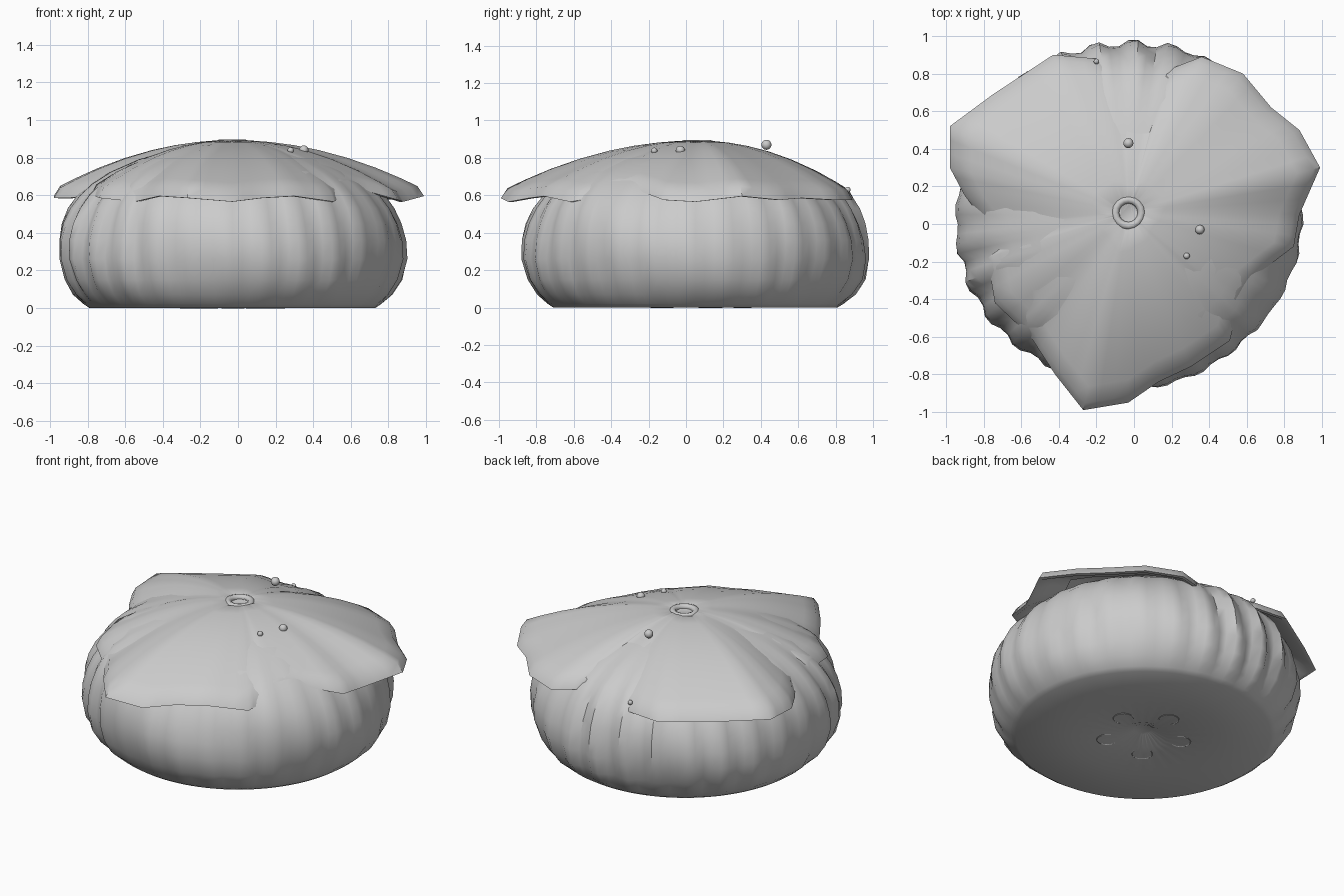
import bpy, bmesh, math, random
from mathutils import Vector

if "Cube" in bpy.data.objects:
    bpy.data.objects.remove(bpy.data.objects["Cube"])

random.seed(4)
CX, CY, TOP = -0.03, 0.06, 0.893


def finish(name, bm, angle=40):
    bmesh.ops.recalc_face_normals(bm, faces=bm.faces)
    me = bpy.data.meshes.new(name)
    bm.to_mesh(me)
    bm.free()
    ob = bpy.data.objects.new(name, me)
    bpy.context.collection.objects.link(ob)
    bpy.ops.object.select_all(action='DESELECT')
    ob.select_set(True)
    bpy.context.view_layer.objects.active = ob
    bpy.ops.object.shade_smooth_by_angle(angle=math.radians(angle))
    return ob


def skin(bm, rings):
    """Bridge closed rings of points; returns vertex rings."""
    vr = [[bm.verts.new(p) for p in r] for r in rings]
    n = len(vr[0])
    for a, b in zip(vr, vr[1:]):
        for i in range(n):
            j = (i + 1) % n
            bm.faces.new((a[i], a[j], b[j], b[i]))
    return vr


# Squashed, ribbed body with flat base and small hollow underneath
profile = [(0.05, 0.04), (0.15, 0.0), (0.45, 0.0), (0.76, 0.0), (0.79, 0.02), (0.845, 0.07),
           (0.89, 0.15), (0.918, 0.26), (0.915, 0.36), (0.895, 0.45), (0.86, 0.53),
           (0.81, 0.60), (0.75, 0.66), (0.65, 0.725), (0.5, 0.79), (0.3, 0.85), (0.1, 0.87)]
SEG = 112
rib = [random.uniform(0.4, 1.3) for _ in range(28)]
rings = []
for r, z in profile:
    ring = []
    w = max(0, min(1, (z - 0.01) / 0.12)) * max(0, min(1, (0.78 - z) / 0.15))
    for i in range(SEG):
        a = 2 * math.pi * i / SEG
        # ribs are sharper toward the back and left, soft at the front
        rough = 0.009 + 0.011 * (0.5 + 0.5 * math.cos(a - 2.2))
        d = rough * rib[i * 28 // SEG] * math.cos(28 * a + 3 * z) + 0.008 * math.sin(5 * a + 9 * z)
        rr = r + w * d
        ring.append((CX + rr * math.cos(a), CY - 0.01 + rr * math.sin(a), z))
    rings.append(ring)
bm = bmesh.new()
vr = skin(bm, rings)
bm.faces.new(vr[0])
bm.faces.new(vr[-1])
finish("body", bm)

# Three-lobed leafy cap: outline (x, y, z of rim), notches where lobes meet
outline = [(-0.98, 0.52, 0.63), (-0.75, 0.69, 0.62), (-0.43, 0.90, 0.61), (-0.20, 0.88, 0.61),
           (-0.07, 0.80, 0.63), (-0.04, 0.76, 0.67), (0.15, 0.74, 0.67), (0.18, 0.82, 0.63),
           (0.36, 0.89, 0.61), (0.58, 0.80, 0.61), (0.73, 0.62, 0.62), (0.88, 0.50, 0.61),
           (0.99, 0.30, 0.63), (0.88, 0.05, 0.60), (0.85, -0.12, 0.61), (0.64, -0.28, 0.67),
           (0.56, -0.42, 0.66), (0.54, -0.50, 0.62), (0.51, -0.62, 0.60), (0.30, -0.76, 0.63),
           (0.13, -0.84, 0.62), (-0.03, -0.95, 0.60), (-0.27, -0.99, 0.62), (-0.42, -0.80, 0.63),
           (-0.55, -0.60, 0.60), (-0.74, -0.42, 0.62), (-0.78, -0.18, 0.64), (-0.70, -0.10, 0.68),
           (-0.72, -0.01, 0.67), (-0.80, 0.02, 0.63), (-0.90, 0.15, 0.62), (-0.98, 0.30, 0.62)]
edge = []
for p, q in zip(outline, outline[1:] + outline[:1]):
    for k in range(3):
        edge.append(Vector(p).lerp(Vector(q), k / 3))


def cap_ring(t, drop=0.0):
    return [(CX + (e.x - CX) * t, CY + (e.y - CY) * t,
             TOP - (TOP - e.z) * t * t - drop) for e in edge]


levels = [(0.06, 0.02), (0.1, 0), (0.2, 0), (0.32, 0), (0.45, 0), (0.6, 0), (0.75, 0),
          (0.88, 0), (0.965, 0), (1.0, 0.035), (0.975, 0.05), (0.85, 0.04), (0.7, 0.04)]
bm = bmesh.new()
vr = skin(bm, [cap_ring(t, d) for t, d in levels])
bm.faces.new(vr[0])
finish("leaf_cap", bm, 50)

# Small ring at the crown
bpy.ops.mesh.primitive_torus_add(location=(CX, CY, 0.875), major_radius=0.07,
                                 minor_radius=0.021, major_segments=16, minor_segments=8)
bpy.context.object.name = "crown_ring"
bpy.ops.object.shade_smooth()

# Dew beads resting on the cap
for i, (x, y, z, r) in enumerate([(-0.03, 0.43, 0.87, 0.027), (0.35, -0.03, 0.84, 0.025),
                                  (0.28, -0.17, 0.838, 0.017), (-0.20, 0.865, 0.63, 0.015)]):
    bpy.ops.mesh.primitive_uv_sphere_add(segments=12, ring_count=8, radius=r, location=(x, y, z))
    bpy.context.object.name = f"bead_{i + 1}"
    bpy.ops.object.shade_smooth()

# Curled marks around the hollow under the base
for k in range(5):
    a = 2 * math.pi * k / 5 + 0.3
    c = (CX + 0.23 * math.cos(a), CY + 0.23 * math.sin(a))
    bm = bmesh.new()
    row = []
    for i in range(13):
        b = a - 2.2 + 4.4 * i / 12
        row.append([bm.verts.new((c[0] + r * math.cos(b), c[1] + r * math.sin(b), z))
                    for r, z in ((0.052, 0.003), (0.06, -0.002), (0.068, 0.003))])
    for p, q in zip(row, row[1:]):
        for j in range(2):
            bm.faces.new((p[j], p[j + 1], q[j + 1], q[j]))
    finish(f"base_curl_{k + 1}", bm)
